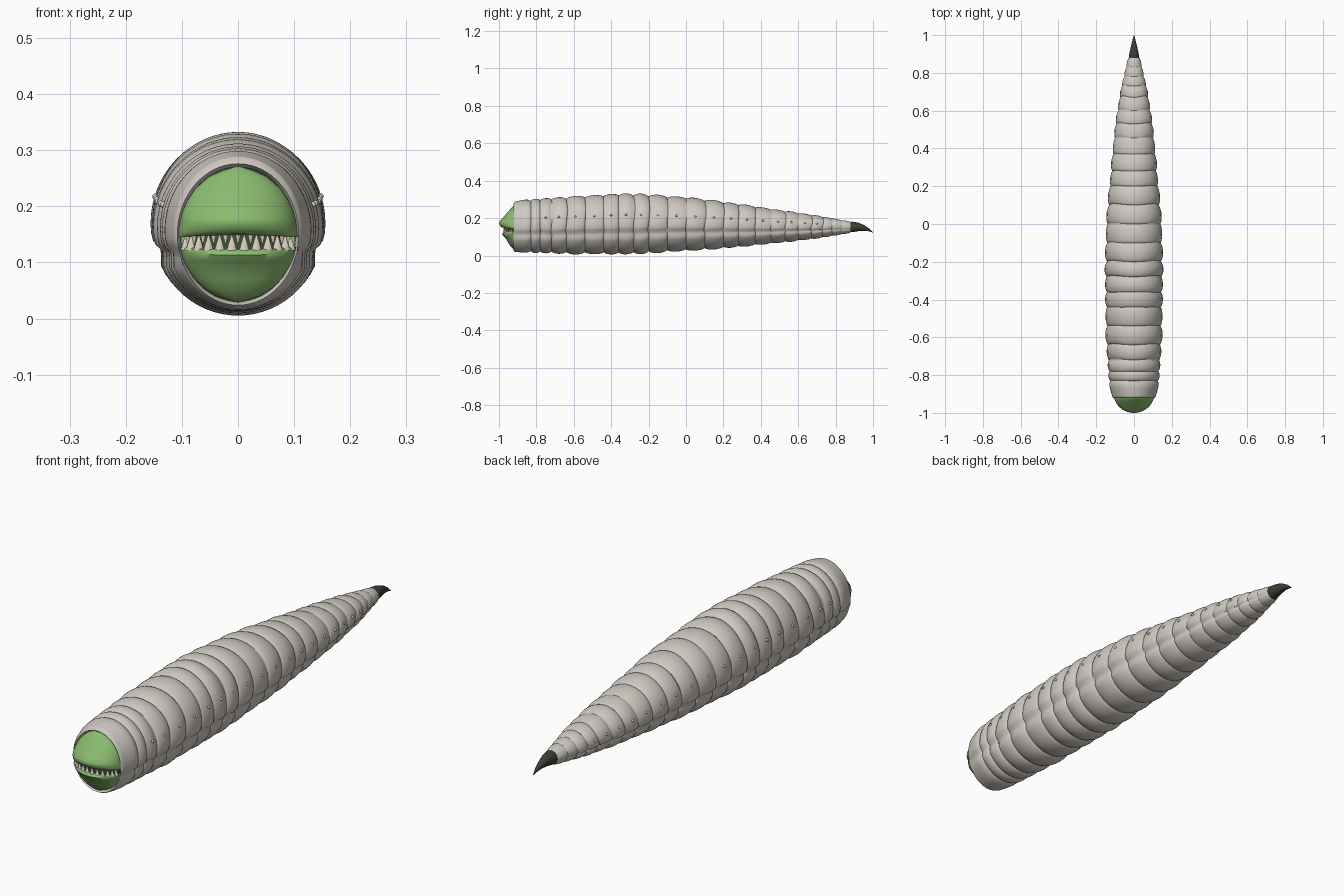
import bpy, bmesh, math, random
from mathutils import Vector

random.seed(4)
if "Cube" in bpy.data.objects:
    bpy.data.objects.remove(bpy.data.objects["Cube"], do_unlink=True)


def material(name, rgb):
    m = bpy.data.materials.new(name)
    m.use_nodes = True
    m.diffuse_color = (*rgb, 1)
    bsdf = m.node_tree.nodes["Principled BSDF"]
    bsdf.inputs["Base Color"].default_value = (*rgb, 1)
    bsdf.inputs["Roughness"].default_value = 0.8
    return m


SKIN = material("pale_skin", (0.62, 0.58, 0.53))
GREEN = material("green_face", (0.26, 0.50, 0.16))
TOOTH = material("ivory_teeth", (0.66, 0.62, 0.50))
DARK = material("dark_horn", (0.045, 0.048, 0.035))
MOUTH = material("mouth_inside", (0.05, 0.08, 0.035))


def finish(name, bm, mat, angle=50):
    bmesh.ops.recalc_face_normals(bm, faces=bm.faces)
    me = bpy.data.meshes.new(name)
    bm.to_mesh(me)
    bm.free()
    ob = bpy.data.objects.new(name, me)
    bpy.context.collection.objects.link(ob)
    me.materials.append(mat)
    bpy.ops.object.select_all(action="DESELECT")
    ob.select_set(True)
    bpy.context.view_layer.objects.active = ob
    bpy.ops.object.shade_smooth_by_angle(angle=math.radians(angle))
    return ob


def loft(name, rings, mat, caps=(True, True), angle=50):
    bm = bmesh.new()
    loops = [[bm.verts.new(p) for p in r] for r in rings]
    n = len(loops[0])
    for a, b in zip(loops, loops[1:]):
        for i in range(n):
            j = (i + 1) % n
            bm.faces.new((a[i], a[j], b[j], b[i]))
    for use, loop in zip(caps, (loops[0], loops[-1])):
        if use:
            bm.faces.new(loop)
    return finish(name, bm, mat, angle)


def sample(table, y):
    """Smooth interpolation through rows of (position, values...)."""
    k = 0
    while k < len(table) - 2 and y > table[k + 1][0]:
        k += 1
    a, b = table[k], table[k + 1]
    t = min(max((y - a[0]) / (b[0] - a[0]), 0), 1)
    return [p + (q - p) * t for p, q in zip(a[1:], b[1:])]


# Body outline: y, top, bottom, half width
OUTLINE = [(-.92, .29, .018, .115), (-.85, .303, .012, .135), (-.6, .318, .006, .151),
           (-.33, .336, .003, .156), (0, .315, .022, .151), (.25, .283, .04, .128),
           (.5, .245, .066, .105), (.7, .215, .09, .073), (.88, .182, .12, .032)]
CREASES = [-.915, -.83, -.78, -.72, -.64, -.54, -.44, -.36, -.28, -.2, -.1, 0, .1,
           .2, .28, .37, .455, .53, .6, .67, .73, .78, .83, .88]
SIDES, STEPS = 64, 10


def body_point(y, a, bulge, wave):
    top, bottom, half = sample(OUTLINE, y)
    s, c = math.sin(a), math.cos(a)
    groove = 0.08 * math.exp(-((s + 0.32) / 0.09) ** 2)
    r = bulge * (1 - groove)
    # lower lobes sit a little behind the upper ones
    shift = 0.012 * math.sin(2 * a * (1 if c > 0 else -1)) * wave if abs(c) > .02 else 0
    if s < -0.32:
        shift += 0.012 * wave
    return Vector((half * r * c, y + shift * abs(c),
                   (top + bottom) / 2 + (top - bottom) / 2 * r * s))


# Segmented body with a rolled front rim
rings = []
angles = [2 * math.pi * i / SIDES for i in range(SIDES)]
for y, w, h in ((-.88, .100, .118), (-.912, .103, .12), (-.922, .108, .126)):
    rings.append([(w * math.cos(a), y, .15 + h * math.sin(a)) for a in angles])
last = len(CREASES) - 2
for k, (y0, y1) in enumerate(zip(CREASES, CREASES[1:])):
    size = random.uniform(0.98, 1.01)
    wave = random.uniform(-0.5, 1) if 0 < k < last else 0
    for j in range(STEPS + (k == last)):
        t = 0.5 - 0.5 * math.cos(math.pi * j / STEPS)
        y = y0 + (y1 - y0) * t
        full = math.sin(math.pi * t) ** 0.6 if 0 < t < 1 else 0
        bulge = 0.915 + (size - 0.915) * full
        if k == 0 and t < 0.5:
            bulge = 0.98 + (size - 0.98) * full
        rings.append([body_point(y, a, bulge, wave) for a in angles])
loft("segmented_body", rings, SKIN, caps=(False, True), angle=65)

# Breathing pores along both flanks
bm = bmesh.new()
for y0, y1 in list(zip(CREASES, CREASES[1:]))[2:-3]:
    for a in (0.3, math.pi - 0.3):
        p = body_point((y0 + y1) / 2, a, 0.985, 0)
        res = bmesh.ops.create_icosphere(bm, subdivisions=2, radius=0.006)
        bmesh.ops.translate(bm, verts=res["verts"], vec=p)
finish("breathing_pores", bm, SKIN)

# Curved tail spike: y, centre height, half height, half width
SPIKE = [(.865, .151, .027, .027), (.89, .153, .028, .027), (.92, .153, .023, .021),
         (.95, .148, .016, .014), (.975, .139, .009, .008), (1.0, .124, .001, .001)]
loft("tail_spike", [[(w * math.cos(a), y, zc + h * math.sin(a))
                     for a in angles[::4]] for y, zc, h, w in SPIKE], DARK)


# Face: half-oval slices stacked by height, as wide as the front opening
def face_width(z, wide=0.106):
    return wide * math.sqrt(max(0.01, 1 - ((z - 0.15) / 0.122) ** 2))


def face_part(name, profile, mat, sag=0, wide=0.106):
    slices = []
    for z, depth in profile:
        ring = []
        for i in range(33):
            t = math.pi * i / 32
            droop = sag * math.cos(t) ** 2
            ring.append((face_width(z, wide) * math.cos(t),
                         -0.915 - depth * math.sin(t) ** 1.15, z + droop))
        ring += [(-face_width(z, wide), -0.87, z), (face_width(z, wide), -0.87, z)]
        slices.append(ring)
    loft(name, slices, mat)


face_part("upper_head", [(.152, .045), (.149, .06), (.151, .07), (.158, .078), (.17, .085),
                         (.18, .083), (.195, .07), (.215, .053), (.235, .036),
                         (.255, .018), (.268, .006), (.271, .001)], GREEN, sag=-0.004)
face_part("lower_jaw", [(.118, .04), (.124, .054), (.121, .064), (.113, .068), (.102, .06),
                        (.09, .047), (.07, .037), (.05, .024), (.036, .01),
                        (.029, .001)], GREEN, sag=0.004)
face_part("mouth_cavity", [(.11, .04), (.16, .04)], MOUTH, wide=0.096)

# Backing membrane behind the face
bm = bmesh.new()
bm.faces.new([bm.verts.new((.104 * math.cos(a), -.9, .15 + .122 * math.sin(a))) for a in angles])
finish("face_membrane", bm, GREEN)


# Teeth set along the jaw curve
def tooth_row(name, count, base, tip, radius, spread):
    bm = bmesh.new()
    for i in range(count):
        t = math.pi / 2 + spread * (2 * i / (count - 1) - 1)
        x, y = 0.098 * math.cos(t), -0.915 - 0.056 * math.sin(t) ** 1.15
        ring = [bm.verts.new((x + radius * math.cos(q), y + 0.8 * radius * math.sin(q), base))
                for q in angles[::8]]
        end = bm.verts.new((x, y - 0.002, tip))
        for a, b in zip(ring, ring[1:] + ring[:1]):
            bm.faces.new((a, b, end))
        bm.faces.new(ring)
    finish(name, bm, TOOTH)


tooth_row("lower_teeth", 12, 0.121, 0.152, 0.0095, 1.25)
tooth_row("upper_teeth", 11, 0.153, 0.130, 0.006, 1.15)
